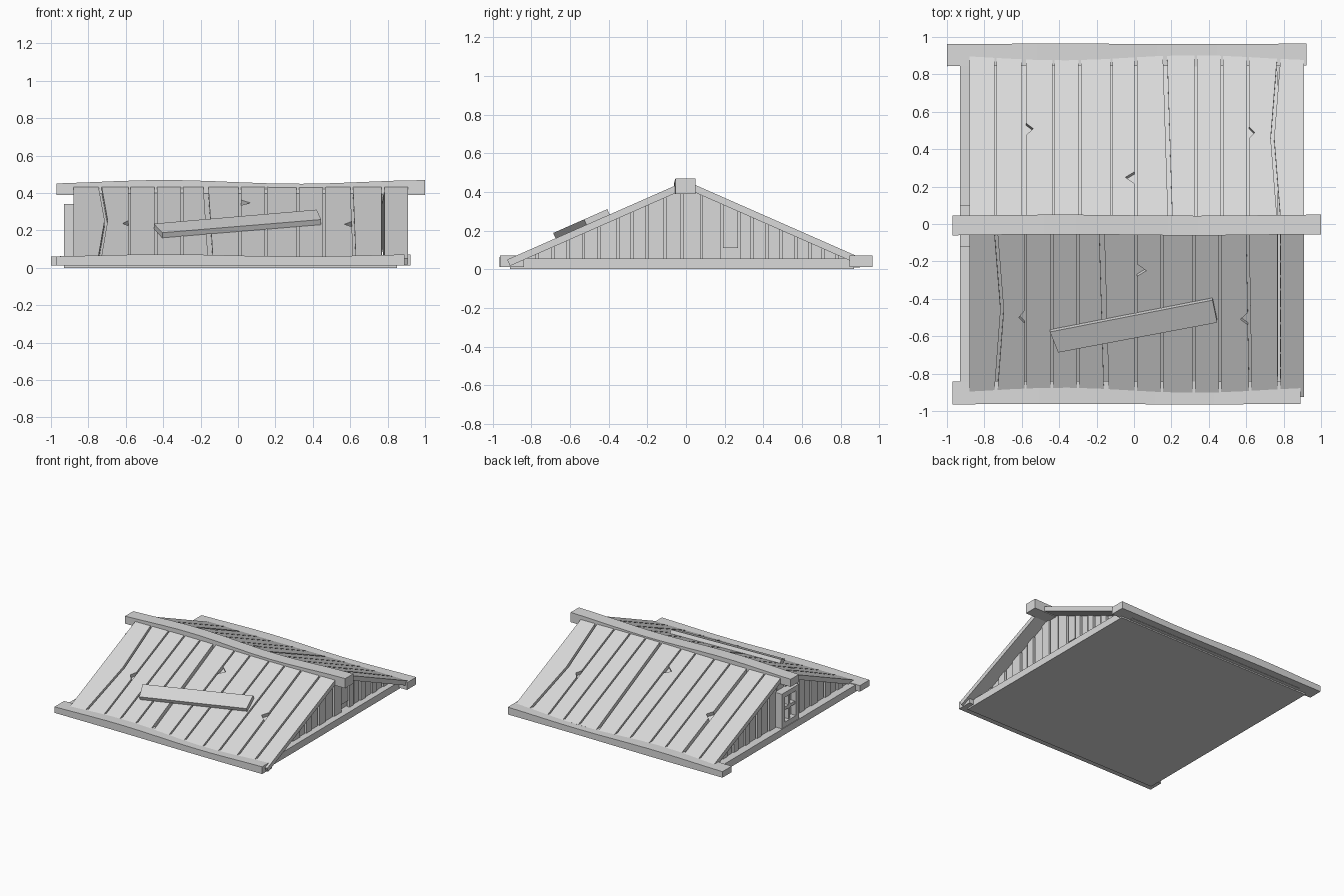
import bpy, bmesh, math
from mathutils import Vector

if bpy.data.objects.get("Cube"):
    bpy.data.objects.remove(bpy.data.objects["Cube"])

grey = bpy.data.materials.new("plain_grey")
grey.use_nodes = True
grey.diffuse_color = (0.7, 0.7, 0.7, 1)
grey.node_tree.nodes["Principled BSDF"].inputs["Base Color"].default_value = (0.7, 0.7, 0.7, 1)

SLOPE, PEAK = 0.44, 0.457
TILT = math.atan(SLOPE)


def finish(name, bm):
    bmesh.ops.recalc_face_normals(bm, faces=bm.faces)
    mesh = bpy.data.meshes.new(name)
    bm.to_mesh(mesh)
    bm.free()
    mesh.materials.append(grey)
    obj = bpy.data.objects.new(name, mesh)
    bpy.context.collection.objects.link(obj)
    return obj


def add_prism(bm, points, offset):
    """Extrude a flat outline along an offset vector."""
    face = bm.faces.new([bm.verts.new(p) for p in points])
    new = bmesh.ops.extrude_face_region(bm, geom=[face])["geom"]
    verts = [v for v in new if isinstance(v, bmesh.types.BMVert)]
    bmesh.ops.translate(bm, verts=verts, vec=offset)


def add_box(bm, x, y, z):
    outline = [(x[0], y[0], z[0]), (x[1], y[0], z[0]), (x[1], y[1], z[0]), (x[0], y[1], z[0])]
    add_prism(bm, outline, Vector((0, 0, z[1] - z[0])))


def box(name, x, y, z):
    bm = bmesh.new()
    add_box(bm, x, y, z)
    return finish(name, bm)


def wavy_beam(name, x, y, z, wave):
    """Hewn beam whose sections drift up and down along its length."""
    bm = bmesh.new()
    n = 12
    rings = []
    for i in range(n + 1):
        px = x[0] + (x[1] - x[0]) * i / n
        d = wave * math.sin(px * 4.4 + 3.3)
        rings.append([bm.verts.new(p) for p in (
            (px, y[0] + d * 0.3, z[0]), (px, y[1] + d * 0.3, z[0]),
            (px, y[1] + d * 0.3, z[1] + d), (px, y[0] + d * 0.3, z[1] + d))])
    for a, b in zip(rings, rings[1:]):
        for k in range(4):
            bm.faces.new((a[k], a[k - 1], b[k - 1], b[k]))
    bm.faces.new(rings[0])
    bm.faces.new(rings[-1])
    return finish(name, bm)


def on_roof(side, x, d, h=0.0):
    """Point on a roof slope: d outward from the ridge, h above the boards."""
    return Vector((x, side * (d + h * math.sin(TILT)),
                   PEAK - SLOPE * d + h * math.cos(TILT)))


def roof_normal(side):
    return Vector((0, side * math.sin(TILT), math.cos(TILT)))


def roof_boards(name, side, seams, chips, end):
    """Boards between seams (x at ridge, middle, eave, half gap); chips notch an edge."""
    bm = bmesh.new()
    for i in range(len(seams) - 1):
        a, b = seams[i], seams[i + 1]
        left = [(a[0] + a[3], 0.02), (a[1] + a[3], 0.46), (a[2] + a[3], end)]
        right = [(b[0] - b[3], 0.02), (b[1] - b[3], 0.46), (b[2] - b[3], end)]
        for board, edge, d, depth in chips:
            if board == i:
                line, sign = (left, 1) if edge == "left" else (right, -1)
                k = 1 if d < 0.46 else 2
                p, q = line[k - 1], line[k]
                at = lambda t: p[0] + (q[0] - p[0]) * (t - p[1]) / (q[1] - p[1])
                line[k:k] = [(at(d - 0.035), d - 0.035), (at(d) + sign * depth, d),
                             (at(d + 0.03), d + 0.03)]
        outline = [on_roof(side, x, d) for x, d in left + right[::-1]]
        add_prism(bm, outline, roof_normal(side) * -0.036)
    return finish(name, bm)


def seam(x, gap=0.006, bend=0.0, lean=0.0):
    return (x + lean, x + bend, x - lean, gap)


# Roof boards
front_seams = [seam(-0.88, 0), seam(-0.74, 0.008, 0.035), seam(-0.58), seam(-0.44), seam(-0.30),
               seam(-0.16, 0.013, 0, -0.013), seam(0.01), seam(0.15), seam(0.32), seam(0.46),
               seam(0.615, 0.007, 0, -0.008), seam(0.775, 0.007), seam(0.91, 0)]
back_seams = [seam(-0.88, 0), seam(-0.74), seam(-0.59, 0.012), seam(-0.43), seam(-0.29),
              seam(-0.12), seam(0.01), seam(0.18, 0.011, 0, 0.014), seam(0.33), seam(0.47),
              seam(0.61), seam(0.775, 0.009, -0.035), seam(0.91, 0)]
roof_boards("front_roof_boards", -1, front_seams,
            [(1, "right", 0.50, 0.03), (6, "left", 0.25, 0.05), (9, "right", 0.51, 0.04)], 0.925)
roof_boards("back_roof_boards", 1, back_seams,
            [(2, "left", 0.51, 0.04), (5, "right", 0.25, 0.05), (10, "left", 0.49, 0.03)], 0.90)

# Loose board nailed across the front slope
bm = bmesh.new()
corners = [(-0.45, 0.565), (0.42, 0.395), (0.445, 0.515), (-0.405, 0.675)]
add_prism(bm, [on_roof(-1, x, d) for x, d in corners], roof_normal(-1) * 0.03)
finish("loose_board", bm)

# Solid attic body under the boards
bm = bmesh.new()
top = PEAK - 0.034
add_prism(bm, [(-0.85, -0.9, 0.01), (-0.85, 0.9, 0.01), (-0.85, 0.9, top - SLOPE * 0.9),
               (-0.85, 0, top), (-0.85, -0.9, top - SLOPE * 0.9)], Vector((1.62, 0, 0)))
finish("attic_body", bm)


# Vertical gable boards, each cut to the slope at its top
def gable_boards(name, x, direction):
    bm = bmesh.new()
    seams = [-0.84, -0.77, -0.69, -0.61, -0.53, -0.45, -0.35, -0.28, -0.2, -0.11, -0.02, 0.08,
             0.185, 0.275, 0.34, 0.42, 0.49, 0.57, 0.64, 0.71, 0.78, 0.84]
    for i, (a, b) in enumerate(zip(seams, seams[1:])):
        a, b = a + 0.006, b - 0.006
        roof = lambda y: PEAK - 0.03 - SLOPE * abs(y)
        bottom = 0.11 if (direction > 0 and i == 12) else 0.03
        outline = [(x, a, bottom), (x, b, bottom), (x, b, roof(b))]
        if a < 0 < b:
            outline.append((x, 0, roof(0)))
        outline.append((x, a, roof(a)))
        add_prism(bm, outline, Vector((direction * (0.016 + 0.008 * (i % 2)), 0, 0)))
    return finish(name, bm)


gable_boards("left_gable_boards", 0.78, 1)
gable_boards("right_gable_boards", -0.85, -1)

# Floor and gable sills
box("floor", (-0.93, 0.85), (-0.91, 0.87), (0, 0.014))
box("left_sill", (0.76, 0.85), (-0.88, 0.87), (0.008, 0.056))
box("right_sill", (-0.93, -0.83), (-0.88, 0.87), (0.008, 0.056))

# Ridge and eave beams
wavy_beam("ridge_beam", (-0.97, 1.0), (-0.058, 0.047), (0.39, 0.459), 0.010)
wavy_beam("front_eave_beam", (-0.97, 0.89), (-0.963, -0.84), (0.012, 0.066), 0.006)
wavy_beam("back_eave_beam", (-1.0, 0.923), (0.845, 0.963), (0.012, 0.066), 0.006)

# Gable window: frame, crossbars and recessed pane
bm = bmesh.new()
for y in ((-0.12, -0.08), (0.06, 0.10)):
    add_box(bm, (-0.93, -0.85), y, (0.06, 0.34))
for z in ((0.06, 0.10), (0.30, 0.34)):
    add_box(bm, (-0.93, -0.85), (-0.08, 0.06), z)
add_box(bm, (-0.92, -0.85), (-0.08, 0.06), (0.19, 0.215))
add_box(bm, (-0.92, -0.85), (-0.02, 0.0), (0.10, 0.30))
finish("window_frame", bm)
box("window_pane", (-0.885, -0.85), (-0.09, 0.07), (0.09, 0.31))
